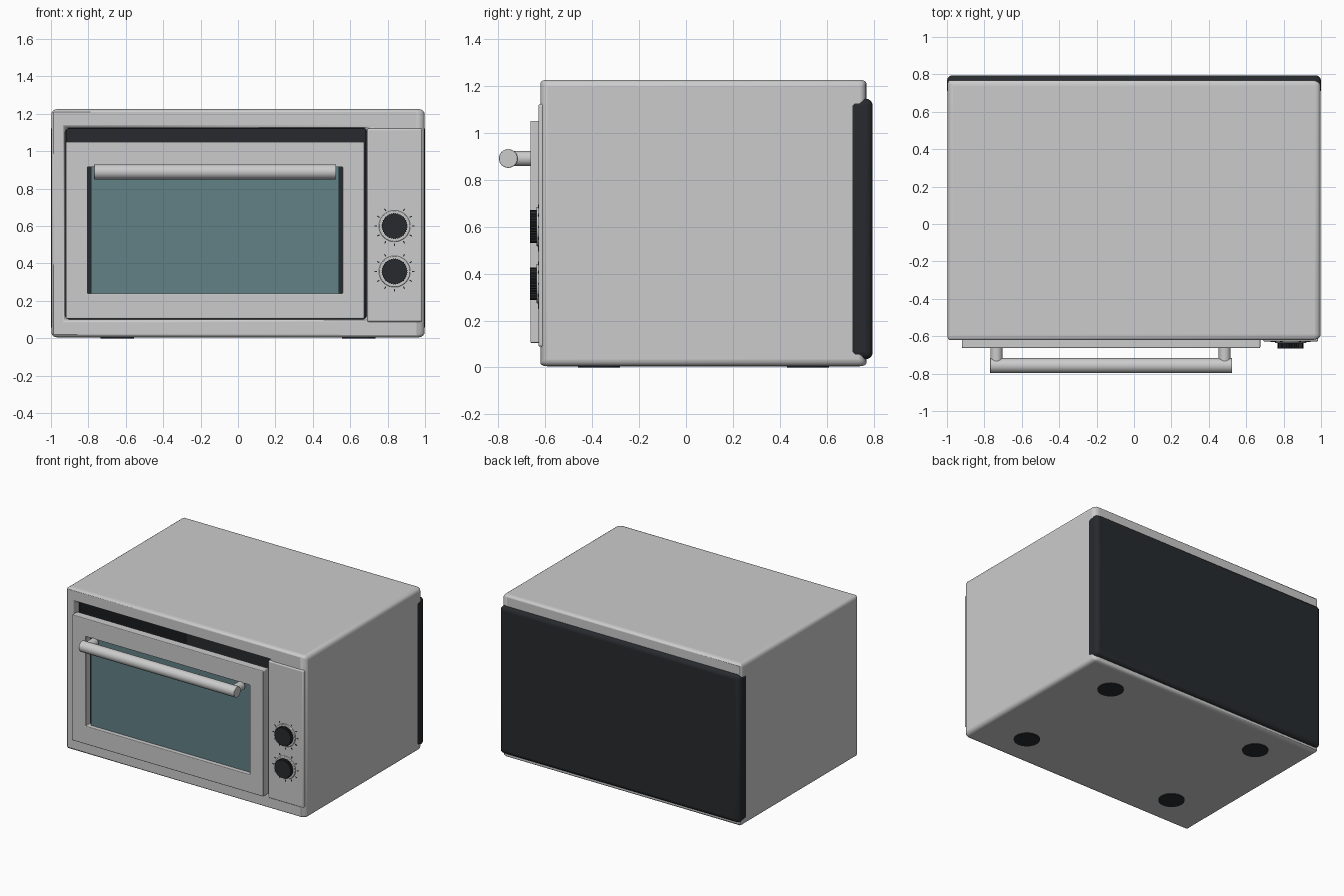
import bpy, bmesh
from math import sin, cos, pi, radians
from mathutils import Matrix, Vector

if "Cube" in bpy.data.objects:
    bpy.data.objects.remove(bpy.data.objects["Cube"])


def material(name, rgb):
    m = bpy.data.materials.new(name)
    m.diffuse_color = (*rgb, 1)
    m.use_nodes = True
    m.node_tree.nodes["Principled BSDF"].inputs["Base Color"].default_value = m.diffuse_color
    return m


DARK = material("dark_plastic", (0.02, 0.023, 0.027))
GLASS = material("tinted_glass", (0.12, 0.22, 0.24))
PALE = material("pale_ring", (0.62, 0.65, 0.65))


def finish(name, bm, mat=None, bevel=0, segments=4):
    bmesh.ops.recalc_face_normals(bm, faces=bm.faces)
    mesh = bpy.data.meshes.new(name)
    bm.to_mesh(mesh)
    bm.free()
    ob = bpy.data.objects.new(name, mesh)
    bpy.context.collection.objects.link(ob)
    if mat:
        mesh.materials.append(mat)
    if bevel:
        mod = ob.modifiers.new("bevel", "BEVEL")
        mod.width, mod.segments = bevel, segments
        mod.limit_method, mod.angle_limit = "ANGLE", radians(40)
    bpy.ops.object.select_all(action="DESELECT")
    ob.select_set(True)
    bpy.context.view_layer.objects.active = ob
    bpy.ops.object.shade_smooth_by_angle(angle=radians(35))
    return ob


def box(name, x, y, z, mat=None, bevel=0):
    bm = bmesh.new()
    bmesh.ops.create_cube(bm, size=1)
    for v in bm.verts:
        v.co = [a + (b - a) * (c + 0.5) for (a, b), c in zip((x, y, z), v.co)]
    return finish(name, bm, mat, bevel)


def frame(name, outer, inner, y0, y1, mat=None, bevel=0):
    """Rectangular tube along y; rectangles are (x0, x1, z0, z1)."""
    bm = bmesh.new()
    loops = []
    for (a, b, c, d), y in ((outer, y0), (inner, y0), (inner, y1), (outer, y1)):
        loops.append([bm.verts.new((x, y, z)) for x, z in ((a, c), (b, c), (b, d), (a, d))])
    for i in range(4):
        p, q = loops[i], loops[(i + 1) % 4]
        for k in range(4):
            n = (k + 1) % 4
            bm.faces.new((p[k], p[n], q[n], q[k]))
    return finish(name, bm, mat, bevel)


def rod(name, start, end, r, mat=None, bevel=0, sides=48):
    a, b = Vector(start), Vector(end)
    turn = (b - a).to_track_quat("Z", "Y").to_matrix().to_4x4()
    bm = bmesh.new()
    bmesh.ops.create_cone(bm, cap_ends=True, segments=sides, radius1=r, radius2=r,
                          depth=(b - a).length,
                          matrix=Matrix.Translation((a + b) / 2) @ turn)
    return finish(name, bm, mat, bevel, 2)


# Casing with the oven opening, dark liner and rear cover
opening = (-0.925, 0.69, 0.10, 1.125)
frame("casing", (-0.998, 0.998, 0.005, 1.225), opening, -0.62, 0.768, bevel=0.03)
frame("oven_liner", (-0.935, 0.70, 0.09, 1.135), (-0.915, 0.68, 0.11, 1.118), -0.57, 0.71, DARK)
box("rear_cover", (-1, 1), (0.69, 0.795), (0.035, 1.145), DARK, 0.03)

# Door, window and handle
frame("door_frame", (-0.92, 0.675, 0.105, 1.05), (-0.805, 0.56, 0.24, 0.915), -0.663, -0.60, bevel=0.005)
box("door_glass", (-0.785, 0.54), (-0.628, -0.618), (0.235, 0.92), GLASS)
rod("handle_bar", (-0.77, -0.757, 0.89), (0.525, -0.757, 0.89), 0.04, bevel=0.003)
for side, x in (("left", -0.735), ("right", 0.485)):
    rod(f"handle_post_{side}", (x, -0.75, 0.89), (x, -0.655, 0.89), 0.032)

# Control panel
box("control_panel", (0.69, 0.985), (-0.629, -0.59), (0.088, 1.122), bevel=0.01)


def knob(name, x, z, r, y0, y1, ridges=36):
    bm = bmesh.new()
    front, back = [[bm.verts.new((x + s * cos(pi * i / ridges), y, z + s * sin(pi * i / ridges)))
                    for i in range(ridges * 2) for s in [r if i % 2 else r * 0.94]]
                   for y in (y0, y1)]
    for i in range(ridges * 2):
        j = (i + 1) % (ridges * 2)
        bm.faces.new((front[i], front[j], back[j], back[i]))
    bm.faces.new(front)
    bm.faces.new(back)
    return finish(name, bm, DARK)


# Knobs with collars and dial ticks
for label, z in (("upper", 0.60), ("lower", 0.357)):
    x = 0.837
    rod(f"{label}_knob_collar", (x, -0.637, z), (x, -0.62, z), 0.084, PALE, 0.004)
    knob(f"{label}_knob", x, z, 0.07, -0.665, -0.63)
    bm = bmesh.new()
    for i in range(12):
        if i == 9:
            continue
        spin = Matrix.Rotation(i * pi / 6, 4, "Y")
        bmesh.ops.create_cube(bm, size=1, matrix=Matrix.Translation((x, -0.629, z)) @ spin
                              @ Matrix.Translation((0.1, 0, 0)) @ Matrix.Diagonal((0.014, 0.004, 0.006, 1)))
    finish(f"{label}_dial_ticks", bm, DARK)

# Feet
for depth, y in (("front", -0.37), ("rear", 0.52)):
    for side, x in (("left", -0.645), ("right", 0.645)):
        rod(f"{depth}_{side}_foot", (x, y, 0), (x, y, 0.03), 0.09, DARK)
